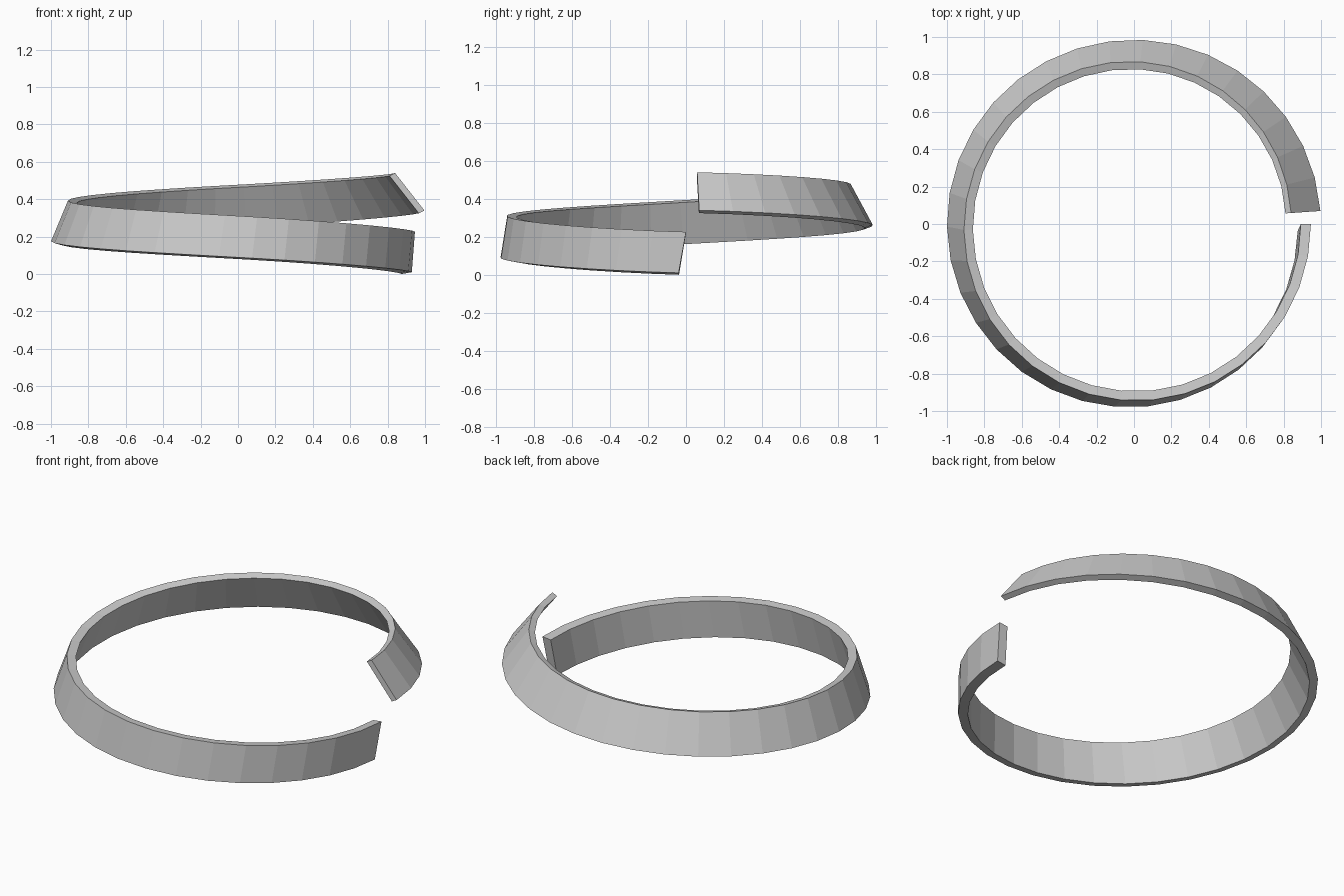
import bpy, bmesh, math

if "Cube" in bpy.data.objects:
    bpy.data.objects.remove(bpy.data.objects["Cube"])

SEGMENTS = 34
SWEEP = math.radians(356)

# Cross-section at the start, each quarter turn and the end:
# bottom radius, bottom z, top radius, top z, thickness inward, drop of inner edge
KEYS = [
    (0.930, 0.010, 0.946, 0.226, 0.054, 0.006),
    (0.980, 0.090, 0.945, 0.310, 0.050, 0.006),
    (1.000, 0.175, 0.910, 0.392, 0.048, 0.012),
    (0.985, 0.258, 0.870, 0.475, 0.041, 0.014),
    (0.999, 0.340, 0.842, 0.540, 0.030, 0.015),
]


def section(t):
    """Smooth blend of the key cross-sections, t from 0 to 1."""
    n = len(KEYS) - 1
    i = min(int(t * n), n - 1)
    u = t * n - i
    k0, k1, k2, k3 = (KEYS[max(0, min(n, i + d))] for d in (-1, 0, 1, 2))
    return [b + 0.5 * u * (c - a + u * (2*a - 5*b + 4*c - d + u * (3*(b - c) + d - a)))
            for a, b, c, d in zip(k0, k1, k2, k3)]


def point(bm, radius, angle, z):
    return bm.verts.new((radius * math.cos(angle), -radius * math.sin(angle), z))


# Rising, twisting band swept clockwise around z
bm = bmesh.new()
rings = []
for s in range(SEGMENTS + 1):
    t = s / SEGMENTS
    rb, zb, rt, zt, thick, drop = section(t)
    top_a = SWEEP * t
    bot_a = top_a + math.radians(2.4) * (1 - t)   # leaning start edge
    rings.append([
        point(bm, rb, bot_a, zb),
        point(bm, rt, top_a, zt),
        point(bm, rt - thick, top_a, zt - drop),
        point(bm, rb - thick, bot_a, max(0, zb - drop - 0.004 * (1 - t))),
    ])
for a, b in zip(rings, rings[1:]):
    for j in range(4):
        k = (j + 1) % 4
        bm.faces.new((a[j], a[k], b[k], b[j]))
# End caps
bm.faces.new(rings[0])
bm.faces.new(rings[-1])
bmesh.ops.recalc_face_normals(bm, faces=bm.faces)

mesh = bpy.data.meshes.new("spiral_band")
bm.to_mesh(mesh)
bm.free()
band = bpy.data.objects.new("spiral_band", mesh)
bpy.context.collection.objects.link(band)
